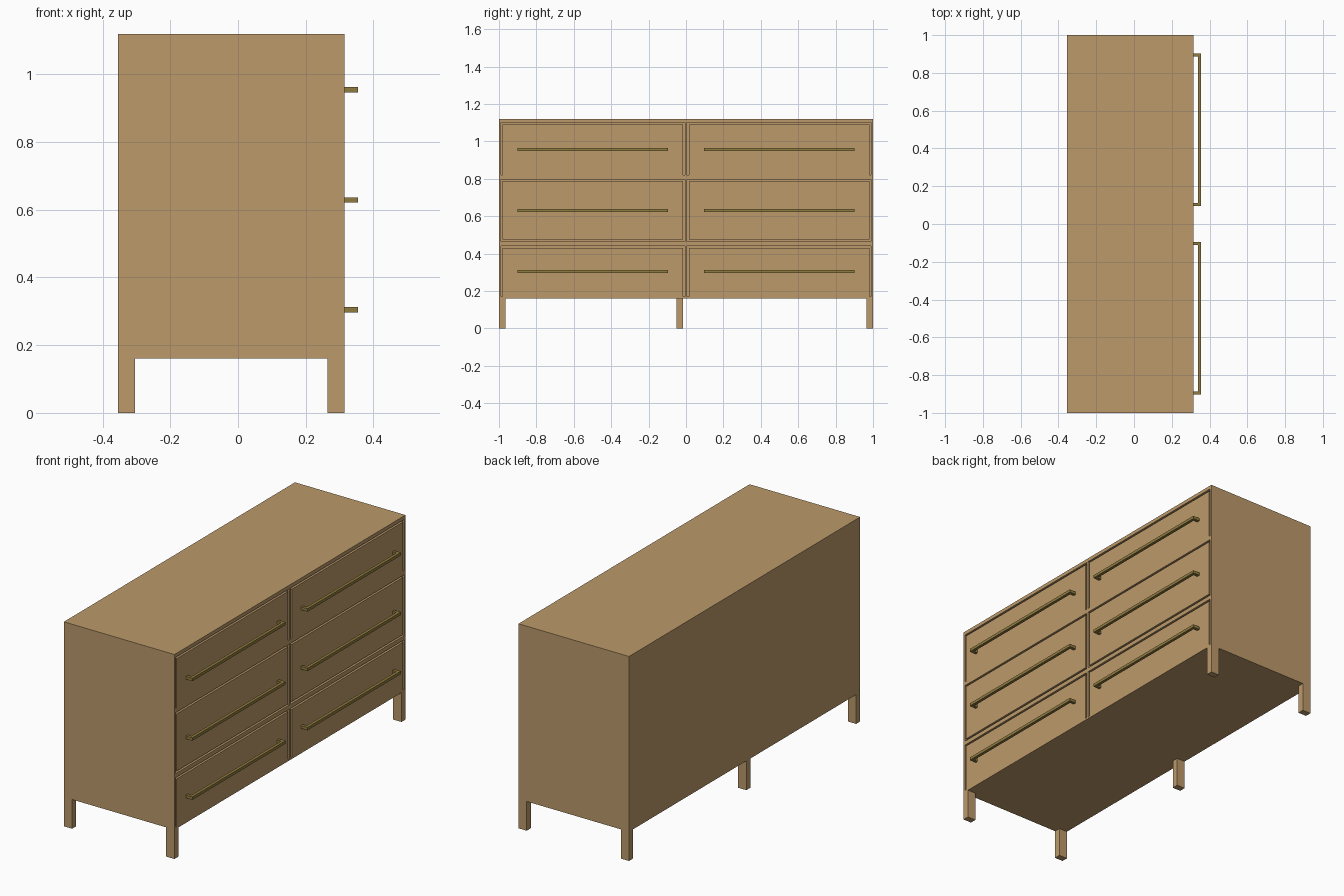
import bpy, bmesh
from mathutils import Matrix, Vector

if "Cube" in bpy.data.objects:
    bpy.data.objects.remove(bpy.data.objects["Cube"])


def material(name, rgb):
    m = bpy.data.materials.new(name)
    m.diffuse_color = (*rgb, 1)
    m.use_nodes = True
    m.node_tree.nodes["Principled BSDF"].inputs["Base Color"].default_value = m.diffuse_color
    return m


wood = material("light wood", (0.50, 0.32, 0.145))
brass = material("dark brass", (0.28, 0.20, 0.05))


def boxes(name, mat, spans):
    """One object made of boxes, each given as (x0, x1, y0, y1, z0, z1)."""
    bm = bmesh.new()
    for x0, x1, y0, y1, z0, z1 in spans:
        centre = Vector((x0 + x1, y0 + y1, z0 + z1)) / 2
        size = Matrix.Diagonal((x1 - x0, y1 - y0, z1 - z0, 1))
        bmesh.ops.create_cube(bm, size=1, matrix=Matrix.Translation(centre) @ size)
    me = bpy.data.meshes.new(name)
    bm.to_mesh(me)
    bm.free()
    me.materials.append(mat)
    ob = bpy.data.objects.new(name, me)
    bpy.context.collection.objects.link(ob)
    return ob


BACK, FACE, GROOVE = -0.355, 0.315, 0.295   # x of back, drawer fronts, groove floor
BASE, TOP = 0.16, 1.12

# Cabinet body up to the groove floor
boxes("cabinet_body", wood, [(BACK, GROOVE, -1, 1, BASE, TOP)])

# Face frame: outer stiles, centre stile, then rails on both sides
frame = [(GROOVE, FACE, a, b, BASE, TOP) for a, b in ((-1, -0.99), (-0.006, 0.006), (0.99, 1))]
for z0, z1 in ((BASE, 0.17), (0.441, 0.464), (0.797, 0.82), (1.10, TOP)):
    frame += [(GROOVE, FACE, -0.99, -0.006, z0, z1), (GROOVE, FACE, 0.006, 0.99, z0, z1)]
boxes("face_frame", wood, frame)

# Drawer fronts, flush with the frame, and their bar handles
rows = (("lower", 0.17, 0.431, 0.305), ("middle", 0.474, 0.787, 0.629), ("upper", 0.82, 1.09, 0.955))
for side, s in (("left", -1), ("right", 1)):
    for row, z0, z1, hz in rows:
        y0, y1 = sorted((s * 0.016, s * 0.98))
        boxes(f"{row}_{side}_drawer", wood, [(GROOVE, FACE, y0, y1, z0, z1)])
        y0, y1 = sorted((s * 0.095, s * 0.902))
        h0, h1 = hz - 0.008, hz + 0.008
        boxes(f"{row}_{side}_handle", brass, [
            (0.339, 0.355, y0, y1, h0, h1),
            (FACE, 0.339, y0, y0 + 0.016, h0, h1),
            (FACE, 0.339, y1 - 0.016, y1, h0, h1)])

# Four corner legs and one middle leg under the back
for name, x, y in (("back_left_leg", BACK, -1), ("back_right_leg", BACK, 0.965),
                   ("front_left_leg", FACE - 0.05, -1), ("front_right_leg", FACE - 0.05, 0.965),
                   ("back_middle_leg", BACK, -0.05)):
    boxes(name, wood, [(x, x + 0.05, y, y + 0.035, 0, BASE)])
